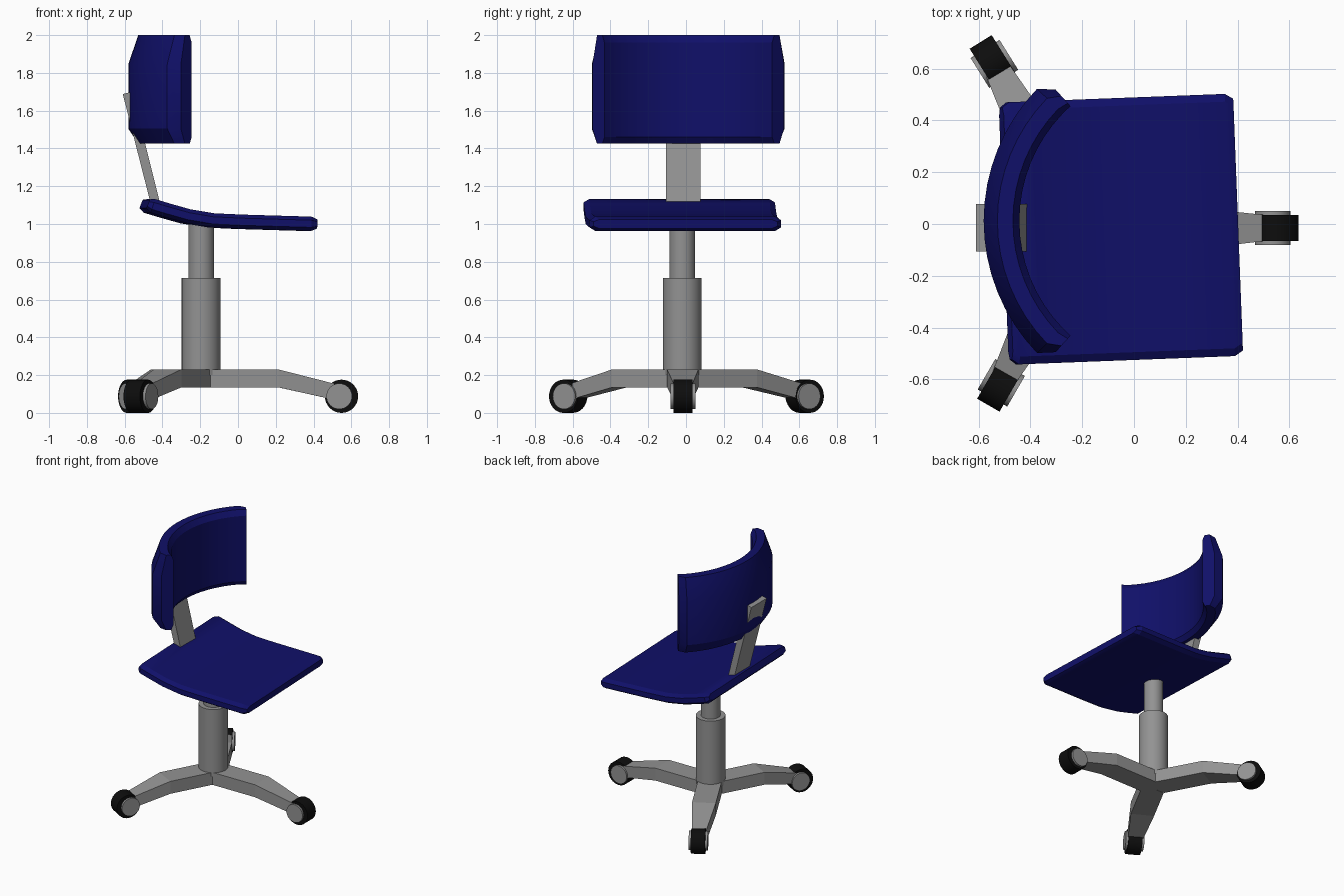
import bpy
import bmesh
from math import sin, cos, radians, atan2, hypot
from mathutils import Matrix, Vector

cube = bpy.data.objects.get("Cube")
if cube:
    bpy.data.objects.remove(cube, do_unlink=True)


def material(name, rgb, roughness=0.6):
    mat = bpy.data.materials.new(name)
    mat.use_nodes = True
    bsdf = mat.node_tree.nodes["Principled BSDF"]
    mat.diffuse_color = (*rgb, 1)
    bsdf.inputs["Base Color"].default_value = (*rgb, 1)
    bsdf.inputs["Roughness"].default_value = roughness
    return mat


NAVY = material("navy_upholstery", (0.005, 0.005, 0.14))
GREY = material("grey_metal", (0.29, 0.29, 0.29))
BLACK = material("black_rubber", (0.004, 0.004, 0.004))


def finish(name, bm, mat, matrix=Matrix(), smooth=True):
    bmesh.ops.recalc_face_normals(bm, faces=bm.faces)
    mesh = bpy.data.meshes.new(name)
    bm.to_mesh(mesh)
    bm.free()
    mesh.materials.append(mat)
    obj = bpy.data.objects.new(name, mesh)
    bpy.context.collection.objects.link(obj)
    obj.matrix_world = matrix
    if smooth:
        mesh.shade_smooth()
        mesh.set_sharp_from_angle(angle=radians(25))
    return obj


def loft(name, rings, mat, matrix=Matrix(), smooth=True):
    """Skin a row of equal point rings and cap both ends."""
    bm = bmesh.new()
    rows = [[bm.verts.new(p) for p in ring] for ring in rings]
    n = len(rows[0])
    for a, b in zip(rows, rows[1:]):
        for i in range(n):
            j = (i + 1) % n
            bm.faces.new((a[i], a[j], b[j], b[i]))
    bm.faces.new(rows[0])
    bm.faces.new(rows[-1])
    return finish(name, bm, mat, matrix, smooth)


def cylinder(name, radius, depth, matrix, mat):
    bm = bmesh.new()
    bmesh.ops.create_cone(bm, cap_ends=True, segments=32, radius1=radius,
                          radius2=radius, depth=depth)
    return finish(name, bm, mat, matrix)


# Gas lift column
COL = Vector((-0.195, -0.02, 0))
for name, radius, low, high in (("column_sleeve", 0.103, 0.2, 0.715),
                                ("column_piston", 0.068, 0.7, 1.0)):
    place = Matrix.Translation(COL + Vector((0, 0, (low + high) / 2)))
    cylinder(name, radius, high - low, place, GREY)

# Three legs, each ending in a caster
WHEEL_R = 0.088
casters = (("left", 0.548, -0.015, 0),
           ("back_right", -0.546, 0.629, 122),
           ("front_right", -0.519, -0.624, 240))
for side, x, y, heading in casters:
    dx, dy = x - COL.x, y - COL.y
    reach = hypot(dx, dy)
    # Outline of the leg: distance, half width, bottom, top
    stations = ((0, 0.001, 0.135, 0.23), (0.048, 0.083, 0.135, 0.23),
                (0.55 * reach, 0.083, 0.135, 0.23),
                (reach - 0.04, 0.05, 0.07, 0.155))
    rings = [[(d, -w, lo), (d, w, lo), (d, w, hi), (d, -w, hi)]
             for d, w, lo, hi in stations]
    turn = Matrix.Rotation(atan2(dy, dx), 4, "Z")
    loft(side + "_leg", rings, GREY, Matrix.Translation(COL) @ turn, False)

    spin = (Matrix.Translation((x, y, WHEEL_R))
            @ Matrix.Rotation(radians(heading), 4, "Z"))
    axle = Matrix.Rotation(radians(90), 4, "X")
    cylinder(side + "_tyre", WHEEL_R, 0.1, spin @ axle, BLACK)
    inward = Matrix.Translation((-0.012, 0, 0))
    cylinder(side + "_wheel_hub", 0.068, 0.132, spin @ inward @ axle, GREY)

# Seat: a chamfered slab swept along its side curve
path = [Vector(p) for p in ((-0.445, 1.106), (-0.42, 1.096), (-0.34, 1.072),
                            (-0.23, 1.041), (-0.1, 1.019), (0.05, 1.012),
                            (0.25, 1.006), (0.42, 1.001), (0.452, 1.0))]
HALF_W, HALF_T = 0.507, 0.038
rings = []
for i, p in enumerate(path):
    ahead, behind = path[min(i + 1, len(path) - 1)], path[max(i - 1, 0)]
    along = (ahead - behind).normalized()
    up = Vector((-along.y, along.x))
    end = i in (0, len(path) - 1)
    w, t = (HALF_W - 0.02, HALF_T - 0.014) if end else (HALF_W, HALF_T)
    section = [(-w, -t * 0.5), (-w + 0.03, -t), (w - 0.03, -t), (w, -t * 0.5),
               (w, t * 0.5), (w - 0.03, t), (-w + 0.03, t), (-w, t * 0.5)]
    rings.append([(p.x + up.x * h, y, p.y + up.y * h) for y, h in section])
loft("seat", rings, NAVY, Matrix.Translation((-0.05, -0.02, 0))
     @ Matrix.Rotation(radians(2.2), 4, "Z"))

# Backrest: a chamfered section swept round an arc
INNER_R = 0.597
section = [(0, 1.46), (0.025, 1.425), (0.085, 1.425), (0.138, 1.505),
           (0.138, 1.845), (0.085, 2.0), (0.025, 2.0), (0, 1.96)]
STEPS, SWEEP, TIP = 16, 44, 48
angles = [-TIP] + [SWEEP * (2 * i / STEPS - 1) for i in range(STEPS + 1)] + [TIP]
rings = []
for angle in angles:
    a = radians(angle)
    thin = 0.62 if abs(angle) == TIP else 1
    rings.append([(-(INNER_R + t * thin) * cos(a), (INNER_R + t * thin) * sin(a), z)
                  for t, z in section])
loft("backrest", rings, NAVY, Matrix.Translation((INNER_R - 0.443, 0.012, 0)))

# Leaning support bar between seat and backrest
bar = [(-0.61, 1.688), (-0.56, 1.7), (-0.405, 1.08), (-0.455, 1.08)]
loft("backrest_bar", [[(x, y, z) for x, z in bar] for y in (-0.107, 0.078)],
     GREY, smooth=False)
